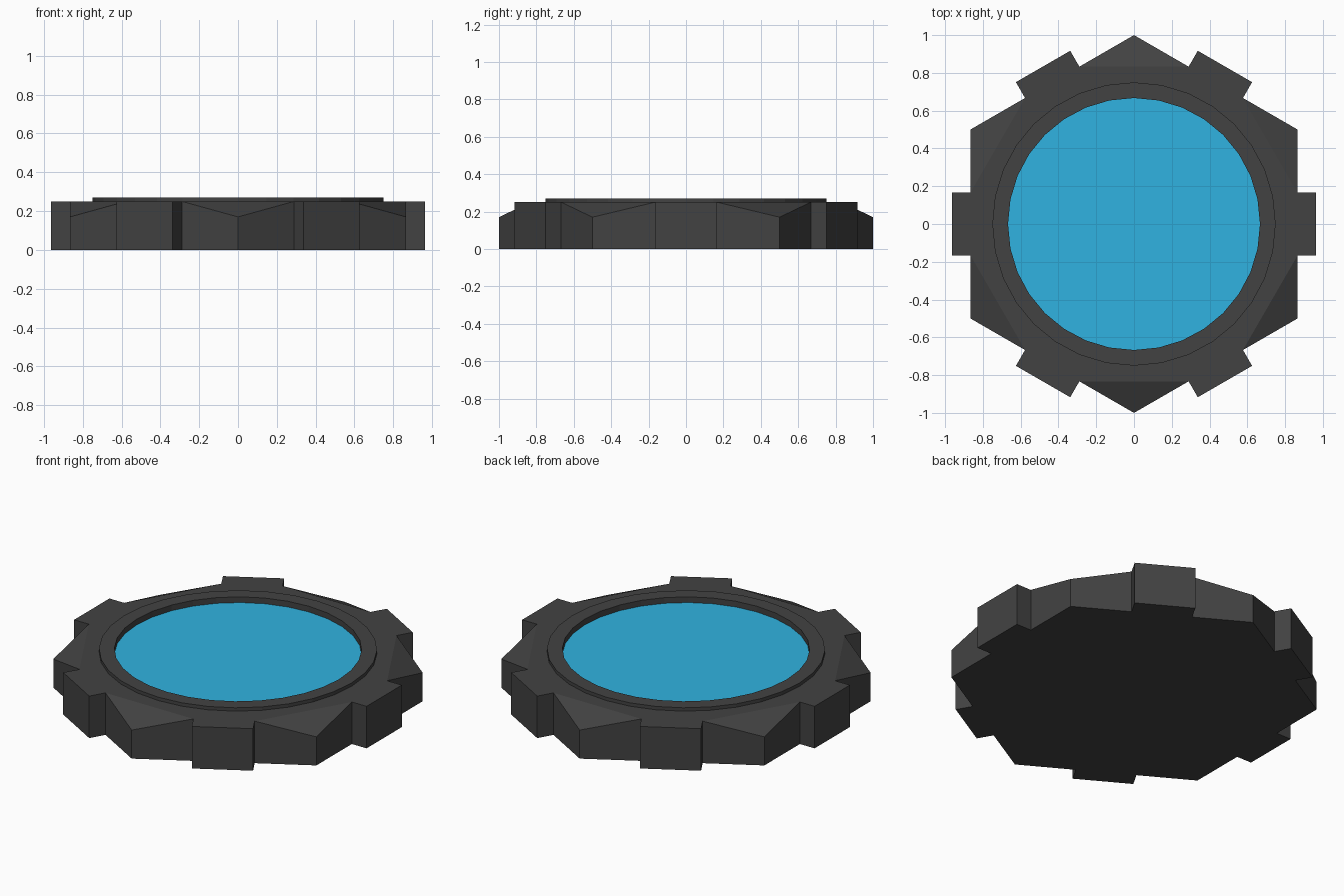
import bpy, bmesh
from math import sin, cos, pi, sqrt
from mathutils import Matrix, Vector

if "Cube" in bpy.data.objects:
    bpy.data.objects.remove(bpy.data.objects["Cube"])

APOTHEM = sqrt(3) / 2
TOOTH_W, TOOTH_R = 0.166, 0.963
TOP, CORNER_Z, RIM_Z, POOL_Z = 0.25, 0.17, 0.27, 0.236
SEG = 32


def finish(name, bm):
    bmesh.ops.recalc_face_normals(bm, faces=bm.faces)
    mesh = bpy.data.meshes.new(name)
    bm.to_mesh(mesh)
    bm.free()
    obj = bpy.data.objects.new(name, mesh)
    bpy.context.collection.objects.link(obj)
    return obj


def ring_verts(bm, r, z):
    return [bm.verts.new((r * sin(2 * pi * i / SEG), r * cos(2 * pi * i / SEG), z))
            for i in range(SEG)]


def loop_edges(bm, verts):
    out = []
    for a, b in zip(verts, verts[1:] + verts[:1]):
        out.append(bm.edges.get((a, b)) or bm.edges.new((a, b)))
    return out


# Hexagonal base: drooping corners and a rectangular tooth on every side
bm = bmesh.new()
side = [(APOTHEM, -TOOTH_W, TOP), (TOOTH_R, -TOOTH_W, TOP),
        (TOOTH_R, TOOTH_W, TOP), (APOTHEM, TOOTH_W, TOP),
        (APOTHEM, 0.5, CORNER_Z)]
top = []
for k in range(6):
    rot = Matrix.Rotation(k * pi / 3, 3, 'Z')
    top += [bm.verts.new(rot @ Vector(p)) for p in side]
bottom = [bm.verts.new((v.co.x, v.co.y, 0)) for v in top]
n = len(top)
for i in range(n):
    j = (i + 1) % n
    bm.faces.new((bottom[i], bottom[j], top[j], top[i]))
bm.faces.new(bottom[::-1])
inner = []
for k in range(6):
    a, b, c, d, corner = top[5 * k:5 * k + 5]
    bm.faces.new((a, b, c, d))
    bm.faces.new((d, corner, top[(5 * k + 5) % n]))
    inner += [a, d]
# Flat top between the hexagon and the rim
hole = ring_verts(bm, 0.75, TOP)
bmesh.ops.triangle_fill(bm, use_beauty=True,
                        edges=loop_edges(bm, inner) + loop_edges(bm, hole))
finish("hexagonal_base", bm)

# Raised rim around the pool
bm = bmesh.new()
loops = [ring_verts(bm, r, z) for r, z in
         ((0.75, TOP), (0.75, RIM_Z), (0.667, RIM_Z), (0.667, POOL_Z))]
for lo, hi in zip(loops, loops[1:]):
    for i in range(SEG):
        j = (i + 1) % SEG
        bm.faces.new((lo[i], lo[j], hi[j], hi[i]))
rim = finish("raised_rim", bm)

# Recessed blue disc
bm = bmesh.new()
bm.faces.new(ring_verts(bm, 0.667, POOL_Z)[::-1])
disc = finish("blue_disc", bm)


def paint(obj, name, color):
    mat = bpy.data.materials.get(name) or bpy.data.materials.new(name)
    mat.diffuse_color = color
    mat.use_nodes = True
    mat.node_tree.nodes["Principled BSDF"].inputs["Base Color"].default_value = mat.diffuse_color
    obj.data.materials.append(mat)


paint(disc, "blue", (0.03, 0.45, 0.75, 1))
for obj in (bpy.data.objects["hexagonal_base"], rim):
    paint(obj, "dark_grey", (0.055, 0.055, 0.055, 1))
